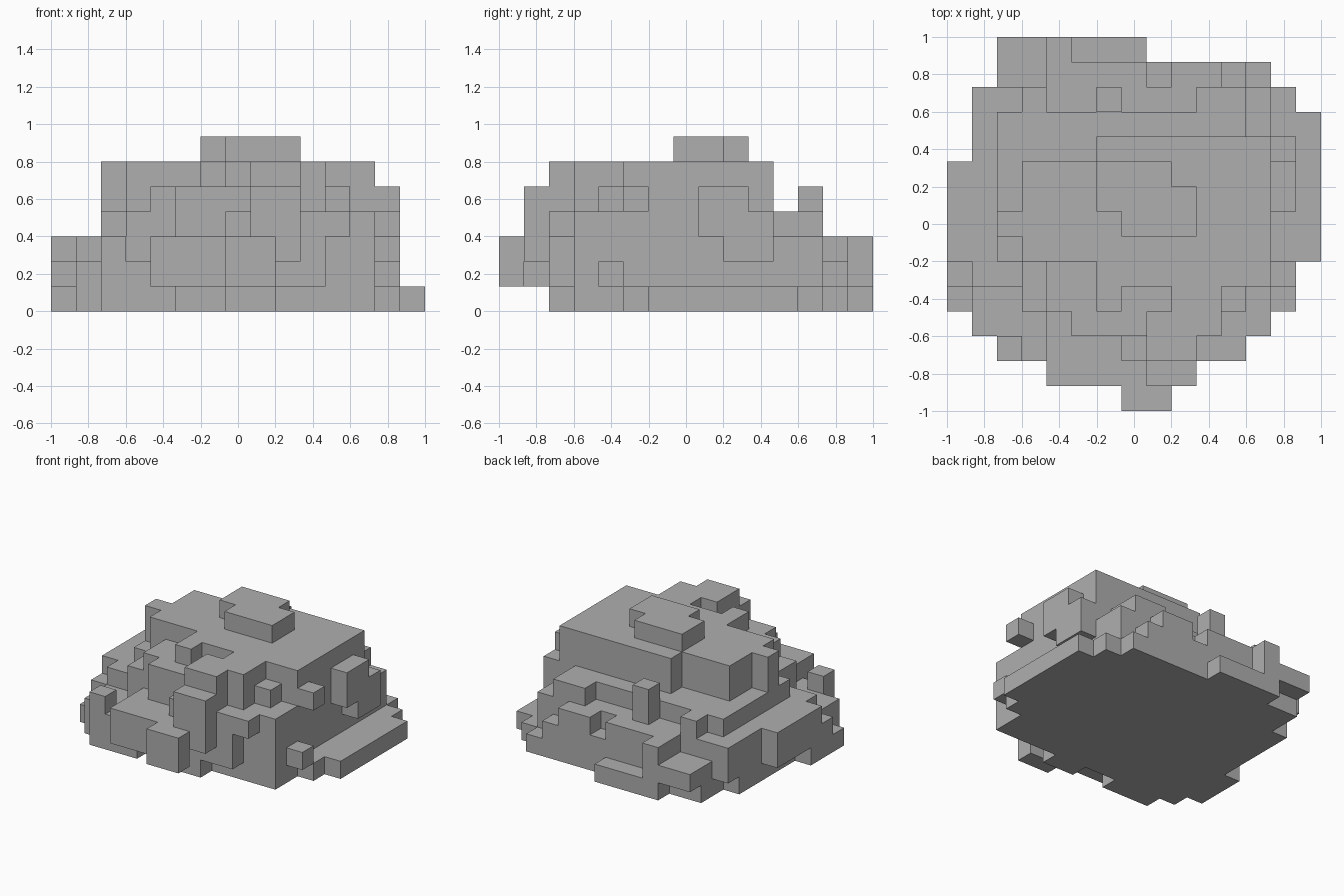
import bpy, bmesh
from itertools import product
from mathutils import Vector

cube = bpy.data.objects.get("Cube")
if cube:
    bpy.data.objects.remove(cube, do_unlink=True)

CELLS = 15                 # grid cells along the longest side
SIZE = 2 / CELLS           # edge length of one cell

stone = bpy.data.materials.new("stone_grey")
stone.use_nodes = True
grey = (0.43, 0.43, 0.43, 1)
stone.diffuse_color = grey
stone.node_tree.nodes["Principled BSDF"].inputs["Base Color"].default_value = grey

cells = set()


def add(*blocks):
    """Fill blocks given as (x from, x to, y from, y to, z from, z to) in cells."""
    for x0, x1, y0, y1, z0, z1 in blocks:
        cells.update(product(range(x0, x1), range(y0, y1), range(z0, z1)))


# Ground layer
add((1, 13, 3, 12, 0, 1), (2, 5, 2, 3, 0, 1), (7, 9, 2, 3, 0, 1),
    (0, 1, 4, 7, 0, 1), (13, 14, 5, 13, 0, 1), (14, 15, 6, 12, 0, 1),
    (2, 13, 12, 14, 0, 1), (4, 8, 14, 15, 0, 1))

# Main body, up to the middle ledge
add((3, 12, 4, 12, 0, 4), (5, 13, 3, 4, 0, 4), (2, 3, 6, 12, 0, 4),
    (12, 13, 4, 11, 0, 4), (12, 13, 11, 13, 0, 3))

# Low terraces on the -x side
add((1, 5, 3, 5, 0, 2), (0, 1, 5, 6, 0, 2), (2, 3, 2, 3, 0, 3),
    (3, 5, 2, 3, 0, 2), (0, 1, 6, 10, 1, 3), (1, 3, 5, 12, 0, 3),
    (1, 2, 12, 13, 1, 3))

# Front outcrops
add((4, 9, 2, 4, 1, 3), (4, 8, 1, 2, 1, 3), (7, 9, 0, 1, 1, 3),
    (7, 8, 2, 3, 3, 4), (8, 10, 1, 2, 2, 5), (8, 10, 2, 3, 1, 6),
    (10, 11, 2, 3, 1, 4), (11, 12, 2, 3, 3, 4))

# Upper front ledge
add((4, 6, 4, 6, 4, 5), (5, 8, 3, 4, 4, 5), (6, 9, 4, 5, 4, 5),
    (11, 12, 4, 5, 4, 5))

# Knobs on the +x side
add((13, 14, 5, 6, 4, 5), (13, 14, 4, 5, 1, 2), (13, 14, 8, 9, 3, 5),
    (13, 14, 9, 10, 2, 5), (13, 14, 10, 11, 2, 4))

# Plateau
add((3, 13, 6, 10, 4, 6), (6, 13, 10, 11, 4, 6), (6, 13, 5, 6, 4, 6),
    (6, 7, 4, 5, 4, 6), (8, 9, 3, 4, 4, 6), (9, 11, 3, 5, 4, 6),
    (2, 3, 7, 8, 4, 6))

# Summit
add((7, 10, 7, 8, 6, 7), (6, 10, 8, 9, 6, 7), (6, 9, 9, 10, 6, 7))

# Back terraces
add((2, 3, 12, 13, 0, 3), (3, 4, 12, 13, 0, 4), (4, 10, 12, 13, 0, 3),
    (10, 12, 12, 13, 0, 4), (6, 7, 12, 13, 0, 5), (2, 4, 13, 15, 1, 2),
    (4, 8, 13, 14, 0, 3), (4, 5, 14, 15, 0, 3), (8, 9, 13, 14, 0, 2),
    (9, 11, 13, 14, 0, 3), (11, 12, 13, 14, 0, 2))

# Skin the filled cells: one quad wherever a cell meets open air
bm = bmesh.new()
corners = {}


def corner(point):
    key = tuple(round(c) for c in point)
    if key not in corners:
        x, y, z = key
        corners[key] = bm.verts.new((x * SIZE - 1, y * SIZE - 1, z * SIZE))
    return corners[key]


axes = [Vector(a) for a in ((1, 0, 0), (0, 1, 0), (0, 0, 1))]
for cell in cells:
    middle = Vector(cell) + Vector((0.5, 0.5, 0.5))
    for n, sign in product(range(3), (-1, 1)):
        out = axes[n] * sign
        if tuple(round(c) for c in Vector(cell) + out) in cells:
            continue
        u = axes[(n + 1) % 3] * sign
        v = axes[(n + 2) % 3]
        ring = [middle + (out + u * a + v * b) / 2
                for a, b in ((-1, -1), (1, -1), (1, 1), (-1, 1))]
        bm.faces.new([corner(p) for p in ring])

# Merge coplanar quads into clean flat facets
bmesh.ops.dissolve_limit(bm, angle_limit=0.02, verts=bm.verts[:], edges=bm.edges[:])

mesh = bpy.data.meshes.new("boulder")
bm.to_mesh(mesh)
bm.free()
mesh.materials.append(stone)
boulder = bpy.data.objects.new("boulder", mesh)
bpy.context.collection.objects.link(boulder)
